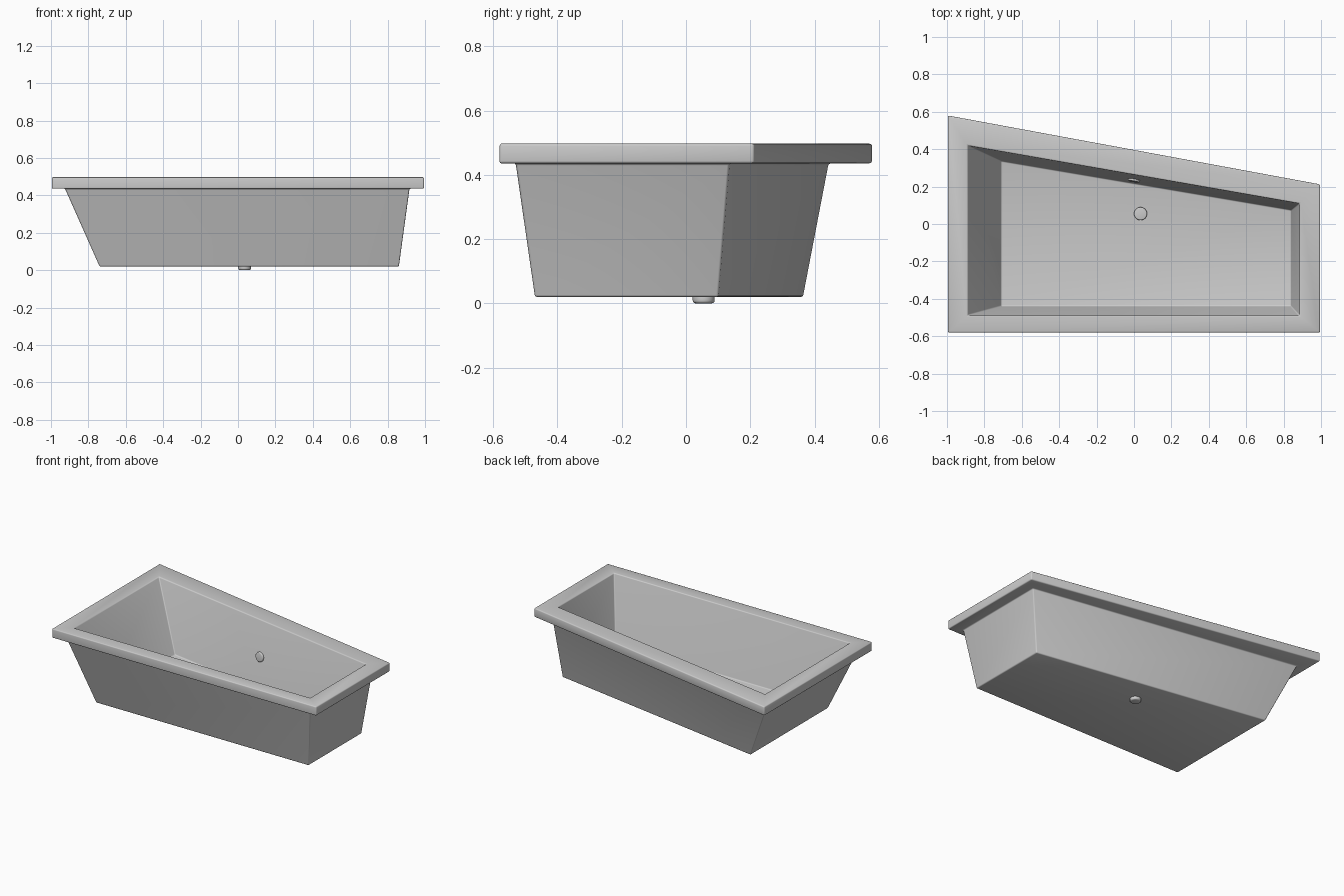
import bpy, bmesh
from mathutils import Vector

if "Cube" in bpy.data.objects:
    bpy.data.objects.remove(bpy.data.objects["Cube"])


def ring(left, right, front, back_left, back_right, z):
    """Four corners of the skewed plan at one height."""
    return [(left, front, z), (right, front, z), (right, back_right, z), (left, back_left, z)]


def smooth(obj, angle):
    bpy.ops.object.select_all(action='DESELECT')
    bpy.context.view_layer.objects.active = obj
    obj.select_set(True)
    bpy.ops.object.shade_smooth_by_angle(angle=angle)


def bevel(obj, width, segments):
    mod = obj.modifiers.new("soft_edges", 'BEVEL')
    mod.width = width
    mod.segments = segments
    mod.limit_method = 'ANGLE'
    mod.angle_limit = 0.35
    bpy.context.view_layer.objects.active = obj
    bpy.ops.object.modifier_apply(modifier=mod.name)


# Tub: rings lofted from the underside, around the rim, down to the inner floor
rings = [
    ring(-0.74, 0.86, -0.47, 0.365, 0.10, 0.02),
    ring(-0.925, 0.917, -0.53, 0.445, 0.135, 0.436),
    ring(-0.995, 0.995, -0.58, 0.58, 0.212, 0.436),
    ring(-0.995, 0.995, -0.58, 0.58, 0.212, 0.497),
    ring(-0.89, 0.885, -0.49, 0.42, 0.11, 0.497),
    ring(-0.71, 0.84, -0.44, 0.337, 0.075, 0.045),
]
bm = bmesh.new()
loops = [[bm.verts.new(p) for p in r] for r in rings]
for lower, upper in zip(loops, loops[1:]):
    for i in range(4):
        j = (i + 1) % 4
        bm.faces.new((lower[i], lower[j], upper[j], upper[i]))
bm.faces.new(loops[0][::-1])
bm.faces.new(loops[-1])
bmesh.ops.recalc_face_normals(bm, faces=bm.faces)
mesh = bpy.data.meshes.new("tub")
bm.to_mesh(mesh)
bm.free()
tub = bpy.data.objects.new("tub", mesh)
bpy.context.collection.objects.link(tub)
bevel(tub, 0.007, 3)
smooth(tub, 0.7)


def disc(name, center, normal, radius, depth):
    """Round fitting with softened edges, facing along normal."""
    bpy.ops.mesh.primitive_cylinder_add(vertices=32, radius=radius, depth=depth, location=center)
    obj = bpy.context.object
    obj.name = name
    obj.rotation_euler = Vector(normal).to_track_quat('Z', 'Y').to_euler()
    bevel(obj, min(depth, radius) * 0.3, 3)
    smooth(obj, 0.7)
    return obj


# Drain cap on the floor, drain outlet below, overflow cap on the slanted wall
disc("drain_cap", (0.035, 0.055, 0.05), (0, 0, 1), 0.035, 0.02)
disc("drain_outlet", (0.035, 0.055, 0.015), (0, 0, 1), 0.034, 0.03)
disc("overflow_cap", (0.0, 0.236, 0.26), (-0.17, -0.98, 0.11), 0.032, 0.02)
